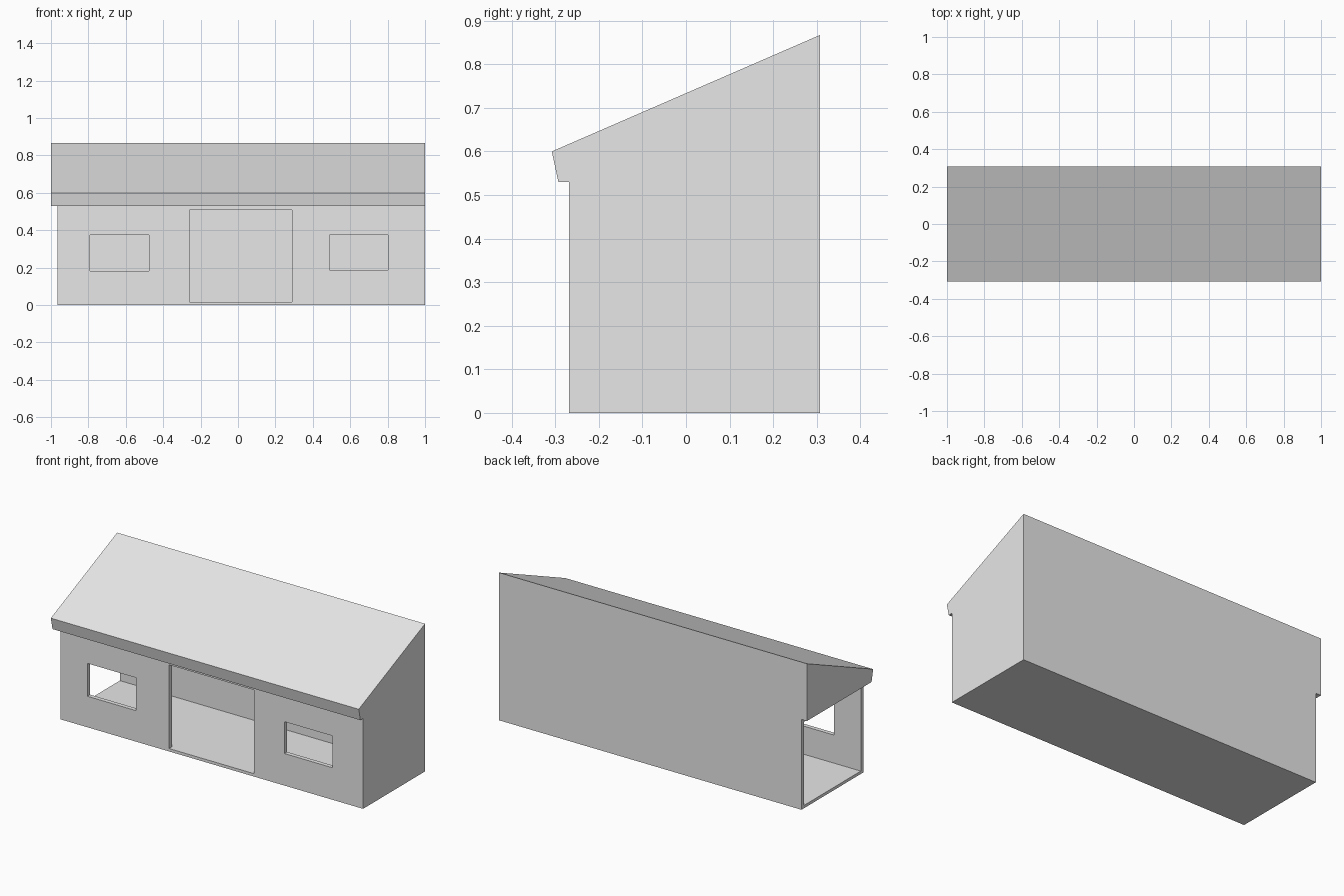
import bpy
import bmesh

old = bpy.data.objects.get("Cube")
if old:
    bpy.data.objects.remove(old, do_unlink=True)

grey = bpy.data.materials.new("plain_grey")
grey.use_nodes = True
COLOUR = (0.8, 0.8, 0.8, 1)
grey.diffuse_color = COLOUR
grey.node_tree.nodes["Principled BSDF"].inputs["Base Color"].default_value = COLOUR

LEFT_END, RIGHT_END = -0.965, 1.0
FRONT, BACK = -0.268, 0.307
EAVE = 0.53
WALL = 0.025


def prism(name, profile, x0, x1):
    """Extrude a (y, z) profile along x."""
    bm = bmesh.new()
    base = bm.faces.new([bm.verts.new((x0, y, z)) for y, z in profile])
    out = bmesh.ops.extrude_face_region(bm, geom=[base])
    moved = [v for v in out["geom"] if isinstance(v, bmesh.types.BMVert)]
    bmesh.ops.translate(bm, verts=moved, vec=(x1 - x0, 0, 0))
    bmesh.ops.recalc_face_normals(bm, faces=bm.faces)
    mesh = bpy.data.meshes.new(name)
    bm.to_mesh(mesh)
    bm.free()
    mesh.materials.append(grey)
    obj = bpy.data.objects.new(name, mesh)
    bpy.context.collection.objects.link(obj)
    return obj


def box(name, x, y, z):
    corners = [(y[0], z[0]), (y[1], z[0]), (y[1], z[1]), (y[0], z[1])]
    return prism(name, corners, *x)


def cut(target, name, x, y, z):
    """Subtract a hidden box from the target."""
    cutter = box(name, x, y, z)
    cutter.hide_render = True
    cutter.hide_viewport = True
    cutter.display_type = 'WIRE'
    mod = target.modifiers.new(name, 'BOOLEAN')
    mod.operation = 'DIFFERENCE'
    mod.solver = 'EXACT'
    mod.object = cutter


# Hollow room, open at one end, and its roof, all one solid section
building = box("room_shell", (LEFT_END, RIGHT_END), (FRONT, BACK), (0, EAVE))
cut(building, "room_cutter", (LEFT_END - 0.2, RIGHT_END - WALL),
    (FRONT + WALL, BACK - WALL), (0.017, 0.508))

# Door and window openings in the front wall
front_gap = (FRONT - 0.1, FRONT + 0.1)
cut(building, "door_cutter", (-0.26, 0.29), front_gap, (0.017, 0.508))
cut(building, "left_window_cutter", (0.49, 0.803), front_gap, (0.188, 0.375))
cut(building, "right_window_cutter", (-0.79, -0.475), front_gap, (0.182, 0.375))

# Single-pitch roof with slanted eave
prism("roof", [(BACK, EAVE), (BACK, 0.867), (-0.308, 0.6), (-0.293, EAVE)], -1, 1)
